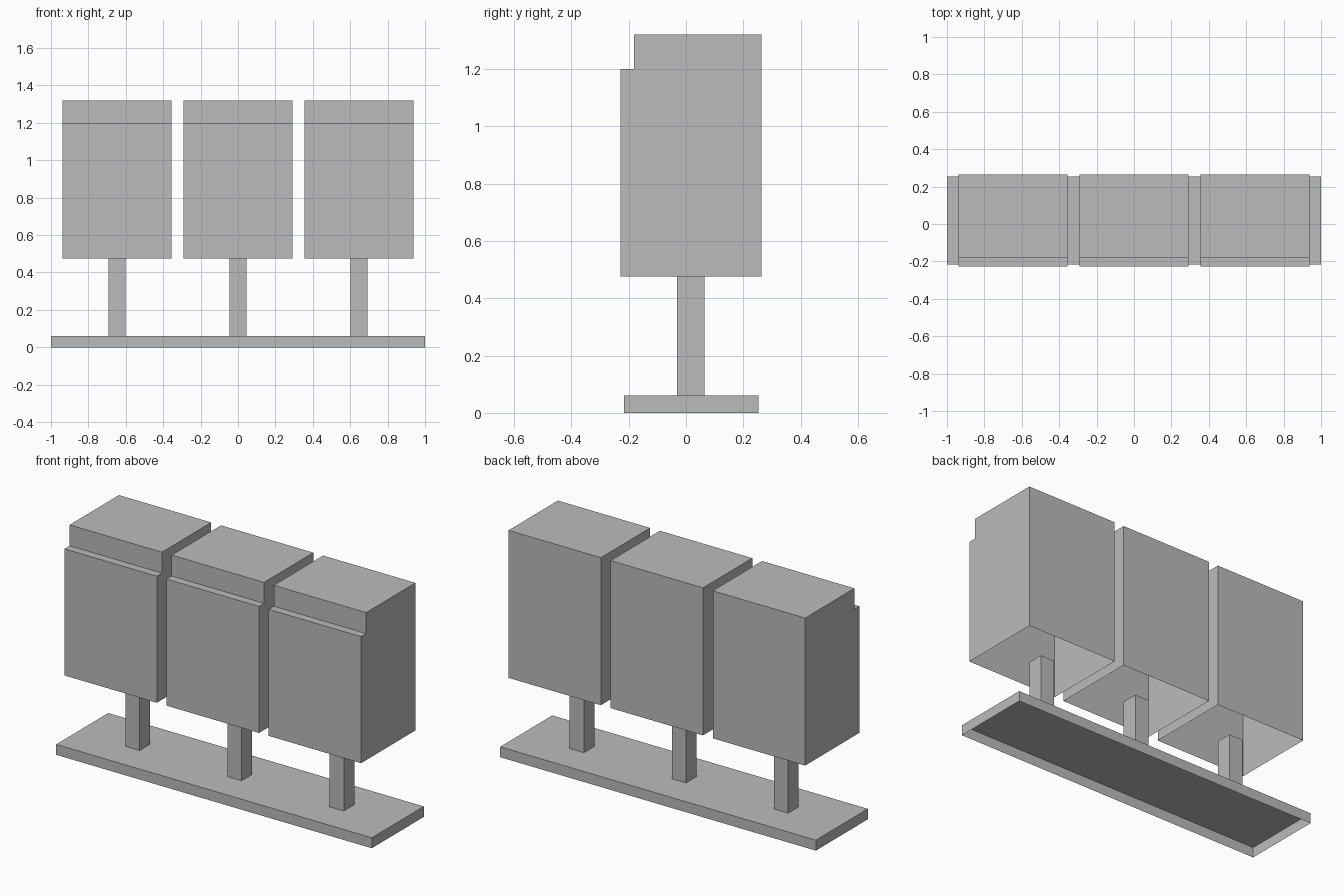
import bpy
import bmesh

cube = bpy.data.objects.get("Cube")
if cube:
    bpy.data.objects.remove(cube, do_unlink=True)

grey = bpy.data.materials.new("plain grey")
grey.use_nodes = True
colour = (0.5, 0.5, 0.5, 1)
grey.diffuse_color = colour
grey.node_tree.nodes["Principled BSDF"].inputs["Base Color"].default_value = colour


def extrude_profile(name, profile, x_centre, width, open_faces):
    """Extrude a (y, z) profile along x, leaving out faces by their normal."""
    bm = bmesh.new()
    verts = [bm.verts.new((x_centre - width / 2, y, z)) for y, z in profile]
    face = bm.faces.new(verts)
    extruded = bmesh.ops.extrude_face_region(bm, geom=[face], use_keep_orig=True)
    moved = [v for v in extruded["geom"] if isinstance(v, bmesh.types.BMVert)]
    bmesh.ops.translate(bm, verts=moved, vec=(width, 0, 0))
    bmesh.ops.recalc_face_normals(bm, faces=bm.faces)
    bm.normal_update()
    doomed = [f for f in bm.faces
              if ("bottom" in open_faces and f.normal.z < -0.9)
              or ("top" in open_faces and f.normal.z > 0.9)]
    bmesh.ops.delete(bm, geom=doomed, context="FACES")
    mesh = bpy.data.meshes.new(name)
    bm.to_mesh(mesh)
    bm.free()
    mesh.materials.append(grey)
    obj = bpy.data.objects.new(name, mesh)
    bpy.context.collection.objects.link(obj)
    return obj


def rectangle(y0, y1, z0, z1):
    return [(y0, z0), (y1, z0), (y1, z1), (y0, z1)]


BASE_TOP, BOX_BOTTOM, STEP, BOX_TOP = 0.06, 0.475, 1.2, 1.32
FRONT, STEP_FRONT, BACK = -0.228, -0.182, 0.264

# Shallow tray base, open underneath
extrude_profile("base", rectangle(-0.217, 0.253, 0, BASE_TOP), 0, 2.0, {"bottom"})

# Three posts, each carrying a hollow box with a stepped front
box_profile = [(FRONT, BOX_BOTTOM), (BACK, BOX_BOTTOM), (BACK, BOX_TOP),
               (STEP_FRONT, BOX_TOP), (STEP_FRONT, STEP), (FRONT, STEP)]
for side, x in (("right", -0.647), ("middle", 0), ("left", 0.647)):
    extrude_profile(side + "_post", rectangle(-0.031, 0.064, BASE_TOP, BOX_BOTTOM),
                    x, 0.09, {"top", "bottom"})
    extrude_profile(side + "_box", box_profile, x, 0.585, {"bottom"})
